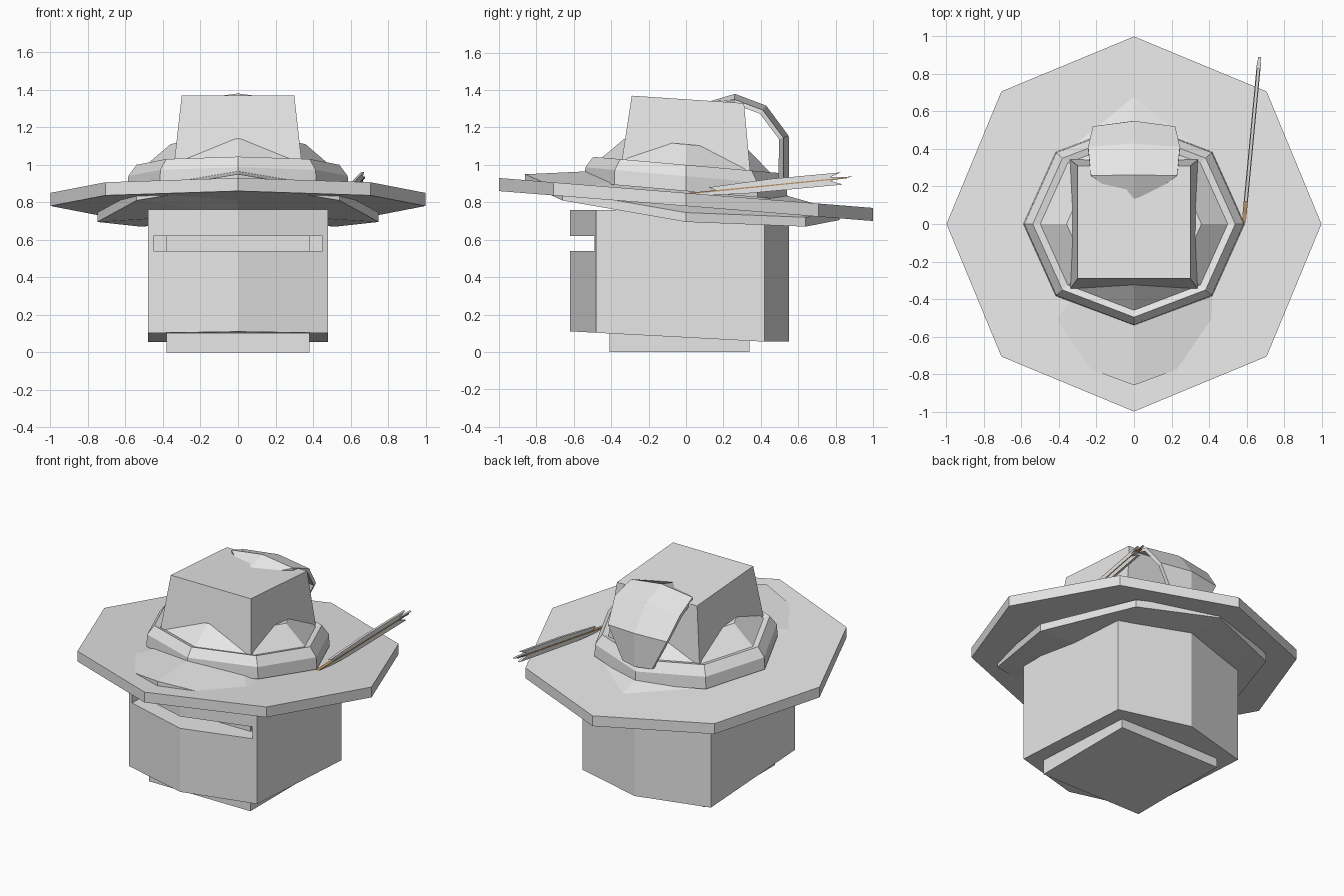
import bpy, bmesh, math

if "Cube" in bpy.data.objects:
    bpy.data.objects.remove(bpy.data.objects["Cube"])


def material(name, rgb):
    m = bpy.data.materials.new(name)
    m.diffuse_color = (*rgb, 1)
    m.use_nodes = True
    m.node_tree.nodes["Principled BSDF"].inputs["Base Color"].default_value = m.diffuse_color
    return m


GREY = material("light grey", (0.8, 0.8, 0.8))
BROWN = material("quill brown", (0.5, 0.3, 0.14))


def make(name, verts, faces, mat=GREY):
    me = bpy.data.meshes.new(name)
    me.from_pydata(verts, [], faces)
    me.materials.append(mat)
    bm = bmesh.new()
    bm.from_mesh(me)
    bmesh.ops.recalc_face_normals(bm, faces=bm.faces)
    bm.to_mesh(me)
    bm.free()
    ob = bpy.data.objects.new(name, me)
    bpy.context.collection.objects.link(ob)
    return ob


def loft(name, rings, mat=GREY):
    """Skin a stack of equal-length rings and cap both ends."""
    n = len(rings[0])
    verts = [v for r in rings for v in r]
    faces = [(k * n + i, k * n + (i + 1) % n, (k + 1) * n + (i + 1) % n, (k + 1) * n + i)
             for k in range(len(rings) - 1) for i in range(n)]
    faces += [tuple(range(n))[::-1], tuple((len(rings) - 1) * n + i for i in range(n))]
    return make(name, verts, faces, mat)


def prism(name, outline, zlow, zhigh, mat=GREY):
    return loft(name, [[(x, y, f(y)) for x, y in outline] for f in (zlow, zhigh)], mat)


def box(name, x0, x1, y0, y1, z0, z1):
    return prism(name, [(x0, y0), (x1, y0), (x1, y1), (x0, y1)],
                 lambda y: z0, lambda y: z1)


def octagon(r):
    return [(r * math.cos(i * math.pi / 4), r * math.sin(i * math.pi / 4)) for i in range(8)]


# inner head and neck block
box("head", -0.38, 0.38, -0.41, 0.34, 0, 0.74)

# helmet with pointed front and back, slanted lower edge and eye slot
helmet = prism("helmet",
               [(0, -0.62), (0.48, -0.48), (0.48, 0.42), (0, 0.55), (-0.48, 0.42), (-0.48, -0.48)],
               lambda y: max(0.055, 0.11 - 0.053 * (y + 0.62)),
               lambda y: 0.76)
cutter = box("slot_cutter", -0.45, 0.45, -0.8, -0.40, 0.54, 0.62)
cutter.hide_render = True
mod = helmet.modifiers.new("eye_slot", 'BOOLEAN')
mod.object = cutter
mod.operation = 'DIFFERENCE'
mod.solver = 'EXACT'
bpy.context.view_layer.objects.active = helmet
bpy.ops.object.modifier_apply(modifier=mod.name)
bpy.data.objects.remove(cutter)

# wide tilted brim
prism("brim", octagon(1.0), lambda y: 0.78 - 0.08 * y, lambda y: 0.85 - 0.08 * y)

# drooping felt layer that pokes through the brim
half = [(0, -0.86, 0.95), (0.54, -0.66, 0.86), (0.75, 0, 0.745), (0.52, 0.64, 0.72), (0, 0.82, 0.755)]
rim = half + [(-x, y, z) for x, y, z in half[-2:0:-1]]
verts = rim + [(x, y, z - 0.05) for x, y, z in rim] + [(0, 0, 0.99), (0, 0, 0.74)]
faces = []
for i in range(8):
    j = (i + 1) % 8
    faces += [(i, j, 16), (8 + j, 8 + i, 17), (i, 8 + i, 8 + j, j)]
make("felt_layer", verts, faces)

# hat band: stepped eight-sided ring leaning on the crown
band_profile = [(0.59, 0.86), (0.585, 0.94), (0.54, 1.0), (0.50, 0.99), (0.36, 1.11)]
loft("hat_band", [[(x, y * 0.92, z - 0.08 * y) for x, y in octagon(r)] for r, z in band_profile])


# square crown with sloping top
def crown_ring(x, y0, y1, z0, z1):
    return [(-x, y0, z0), (x, y0, z0), (x, y1, z1), (-x, y1, z1)]


loft("crown", [crown_ring(0.355, -0.365, 0.355, 0.88, 0.84),
               crown_ring(0.30, -0.29, 0.31, 1.37, 1.33)])

# curled plume behind the crown: y, z, half width along the curl
curl = [(0.13, 1.325, 0.07), (0.26, 1.365, 0.23), (0.42, 1.305, 0.245),
        (0.535, 1.15, 0.22), (0.535, 0.93, 0.11)]
rings = []
for k, (y, z, w) in enumerate(curl):
    a, b = curl[max(k - 1, 0)], curl[min(k + 1, len(curl) - 1)]
    dy, dz = b[0] - a[0], b[1] - a[1]
    d = math.hypot(dy, dz)
    ny, nz = -dz / d, dy / d            # outward direction of the curl
    rings.append([(x, y + ny * o, z + nz * o) for x, o in
                  ((-w, -0.015), (0, 0.015), (w, -0.015), (w, -0.04), (0, -0.015), (-w, -0.04))])
loft("plume", rings)

# upright side feather with a notched tip
outline = [(-0.03, 0.835), (0.3, 0.845), (0.84, 0.895), (0.77, 0.915), (0.89, 0.937),
           (0.77, 0.935), (0.83, 0.96), (0.45, 0.925), (0.12, 0.88), (0.16, 0.865)]


def feather_x(y):
    return 0.585 + 0.095 * y


loft("feather", [[(feather_x(y) + s, y, z) for y, z in outline] for s in (-0.008, 0.008)])
# quill line along the feather
quill = [(-0.03, 0.838), (0.86, 0.928), (0.86, 0.934), (-0.03, 0.846)]
loft("quill", [[(feather_x(y) + s, y, z) for y, z in quill] for s in (-0.011, 0.011)], BROWN)
